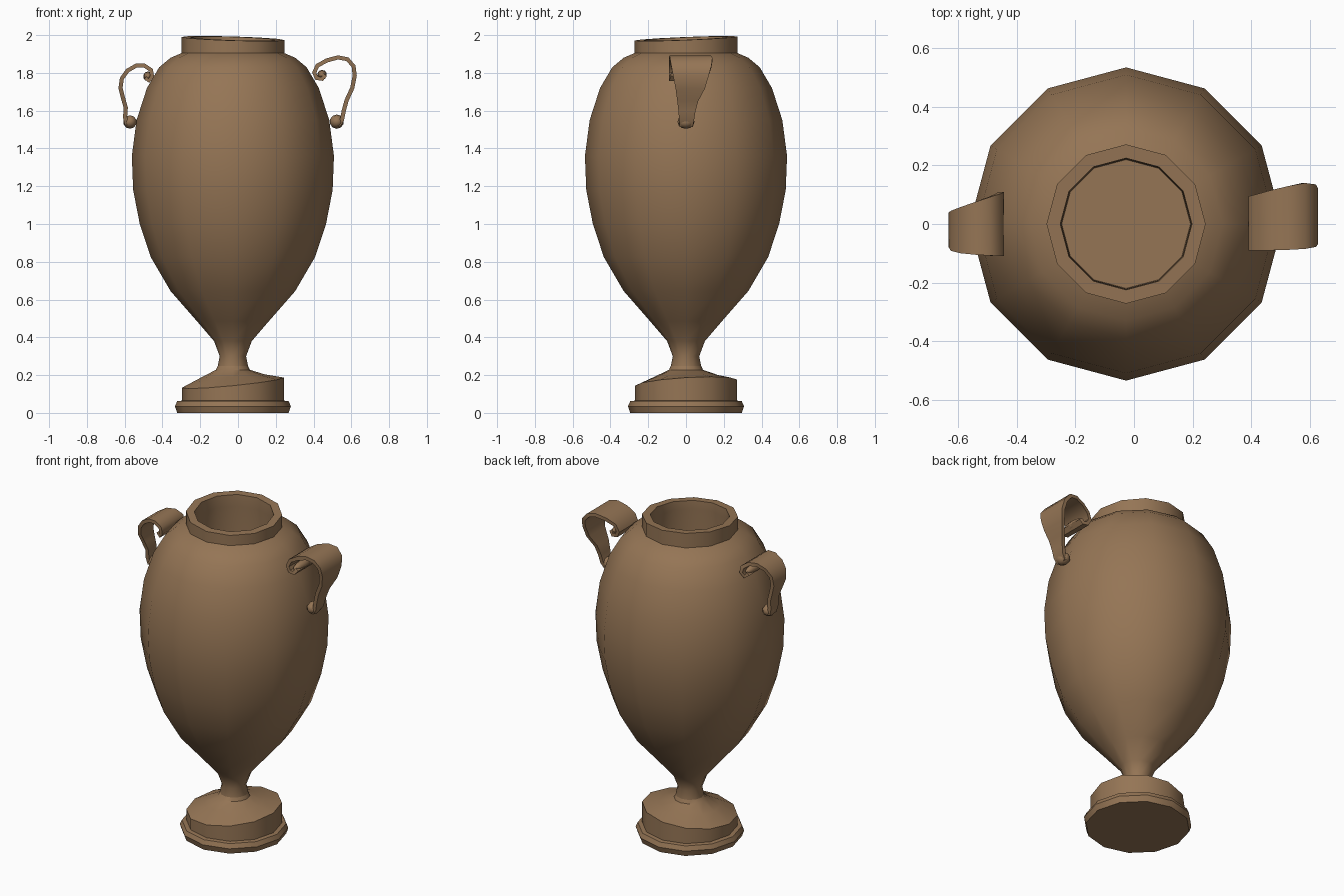
import bpy, bmesh, math
from mathutils import Vector

if "Cube" in bpy.data.objects:
    bpy.data.objects.remove(bpy.data.objects["Cube"])

AX = -0.027   # x of the urn's axis
SIDES = 12

clay = bpy.data.materials.new("brown_clay")
clay.diffuse_color = (0.30, 0.178, 0.091, 1)
clay.use_nodes = True
clay.node_tree.nodes["Principled BSDF"].inputs["Base Color"].default_value = clay.diffuse_color


def finish(bm, name, angle=40):
    bmesh.ops.recalc_face_normals(bm, faces=bm.faces)
    mesh = bpy.data.meshes.new(name)
    bm.to_mesh(mesh)
    bm.free()
    mesh.materials.append(clay)
    ob = bpy.data.objects.new(name, mesh)
    bpy.context.collection.objects.link(ob)
    bpy.ops.object.select_all(action='DESELECT')
    ob.select_set(True)
    bpy.context.view_layer.objects.active = ob
    bpy.ops.object.shade_smooth_by_angle(angle=math.radians(angle))
    return ob


def lathe(name, profile):
    """Revolve (radius, z, tilt_x, tilt_y) rows; tilts slope a ring."""
    bm = bmesh.new()
    rings = []
    for r, z, *tilt in profile:
        tx, ty = tilt if tilt else (0, 0)
        ring = []
        for i in range(SIDES):
            a = 2 * math.pi * i / SIDES
            x, y = r * math.cos(a), r * math.sin(a)
            ring.append(bm.verts.new((AX + x, y, z + tx * x + ty * y)))
        rings.append(ring)
    for a, b in zip(rings, rings[1:]):
        for i in range(SIDES):
            j = (i + 1) % SIDES
            bm.faces.new((a[i], a[j], b[j], b[i]))
    bm.faces.new(rings[0])
    bm.faces.new(rings[-1])
    return finish(bm, name)


# Foot: rounded lip, drum with a sloping top edge, and cone up into the stem
lathe("foot_lip", [(0.295, 0), (0.307, 0.035), (0.295, 0.062), (0.26, 0.066)])
lathe("foot_drum", [(0.27, 0.05), (0.27, 0.16, 0.1, 0.06),
                    (0.17, 0.195, 0.05, 0.03), (0.09, 0.228), (0.07, 0.27)])

# Vessel: stem, belly, shoulder, collar, and hollow mouth
lathe("vessel", [
    (0.085, 0.225), (0.07, 0.30), (0.10, 0.38), (0.19, 0.485), (0.33, 0.645),
    (0.435, 0.825), (0.493, 1.0), (0.528, 1.18), (0.535, 1.36), (0.51, 1.55),
    (0.455, 1.72), (0.39, 1.83), (0.33, 1.88), (0.272, 1.905),
    (0.272, 1.982, -0.03, 0.04), (0.225, 1.982, -0.03, 0.04),
    (0.222, 1.92), (0.24, 1.75), (0.22, 1.55)])


def ribbon(name, rows, thick):
    """Curved strap from (x, z, y_min, y_max) rows, thickened across its path."""
    bm = bmesh.new()
    pts = [Vector((r[0], r[1])) for r in rows]
    sections = []
    for i, (x, z, y0, y1) in enumerate(rows):
        t = (pts[min(i + 1, len(pts) - 1)] - pts[max(i - 1, 0)]).normalized()
        n = Vector((-t.y, t.x)) * thick / 2
        sections.append([bm.verts.new((x + s * n.x, y, z + s * n.y))
                         for s, y in ((1, y0), (1, y1), (-1, y1), (-1, y0))])
    for a, b in zip(sections, sections[1:]):
        for i in range(4):
            j = (i + 1) % 4
            bm.faces.new((a[i], a[j], b[j], b[i]))
    bm.faces.new(sections[0])
    bm.faces.new(sections[-1])
    return finish(bm, name, 50)


def knob(name, x, z, r, half):
    """Rounded roll lying along y."""
    bm = bmesh.new()
    bmesh.ops.create_uvsphere(bm, u_segments=10, v_segments=6, radius=1)
    for v in bm.verts:
        v.co = Vector((x + v.co.x * r, v.co.z * half, z + v.co.y * r))
    return finish(bm, name, 60)


# Right handle: larger strap, scrolled at the top and tapering downward
ribbon("right_handle", [
    (0.462, 1.790, -0.08, 0.08), (0.445, 1.768, -0.09, 0.09),
    (0.417, 1.772, -0.09, 0.09), (0.403, 1.80, -0.09, 0.095),
    (0.42, 1.838, -0.09, 0.10), (0.47, 1.866, -0.09, 0.115),
    (0.53, 1.882, -0.088, 0.13), (0.58, 1.872, -0.085, 0.14),
    (0.612, 1.835, -0.078, 0.135), (0.618, 1.785, -0.068, 0.12),
    (0.605, 1.72, -0.055, 0.10), (0.575, 1.655, -0.046, 0.065),
    (0.56, 1.60, -0.04, 0.05), (0.55, 1.55, -0.036, 0.042),
    (0.53, 1.52, -0.033, 0.036)], 0.022)
knob("right_handle_scroll", 0.445, 1.79, 0.026, 0.085)
knob("right_handle_knob", 0.523, 1.542, 0.038, 0.045)

# Left handle: smaller strap leaning toward the front
ribbon("left_handle", [
    (-0.49, 1.775, -0.09, 0.09), (-0.472, 1.758, -0.10, 0.10),
    (-0.455, 1.782, -0.11, 0.11), (-0.46, 1.815, -0.11, 0.105),
    (-0.495, 1.838, -0.108, 0.092), (-0.54, 1.838, -0.105, 0.075),
    (-0.585, 1.812, -0.10, 0.058), (-0.615, 1.77, -0.092, 0.045),
    (-0.622, 1.72, -0.08, 0.04), (-0.608, 1.665, -0.06, 0.036),
    (-0.594, 1.615, -0.046, 0.034), (-0.598, 1.565, -0.038, 0.034),
    (-0.588, 1.525, -0.034, 0.034)], 0.022)
knob("left_handle_scroll", -0.476, 1.782, 0.026, 0.09)
knob("left_handle_knob", -0.572, 1.54, 0.036, 0.042)
